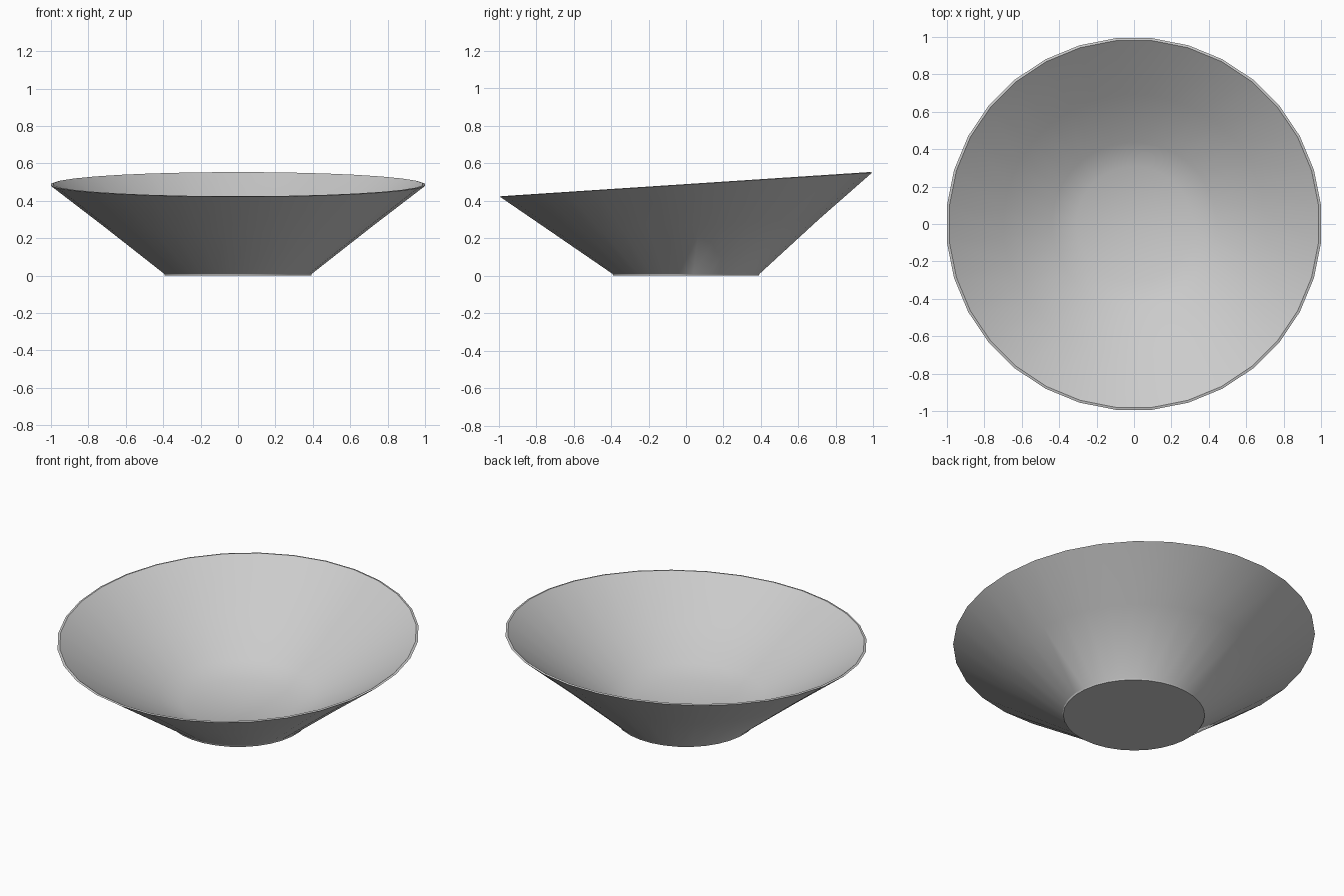
import bpy, bmesh
from math import sin, cos, pi

if "Cube" in bpy.data.objects:
    bpy.data.objects.remove(bpy.data.objects["Cube"])

SIDES = 32
# radius, height, slope of the ring towards the back
PROFILE = [
    (0.393, 0.000, 0.000),   # foot
    (0.397, 0.010, 0.000),
    (0.720, 0.266, 0.052),   # outer wall
    (1.005, 0.486, 0.065),   # rim
    (0.992, 0.489, 0.065),
    (0.700, 0.285, 0.057),   # inner wall
    (0.440, 0.135, 0.025),
    (0.310, 0.088, 0.010),   # floor
]

bm = bmesh.new()


def ring(r, z, slope):
    verts = []
    for i in range(SIDES):
        a = 2 * pi * (i + 0.5) / SIDES
        x, y = r * cos(a), r * sin(a) * 0.993
        verts.append(bm.verts.new((x, y, z + slope * y / r if r > 0.9 else z + slope * y)))
    return verts


def fan(verts, z):
    c = bm.verts.new((0, 0, z))
    for i in range(SIDES):
        bm.faces.new((c, verts[i], verts[(i + 1) % SIDES]))


# bowl wall
rings = [ring(*p) for p in PROFILE]
for a, b in zip(rings, rings[1:]):
    for i in range(SIDES):
        j = (i + 1) % SIDES
        bm.faces.new((a[i], a[j], b[j], b[i]))

# underside and inner floor
fan(rings[0], 0.0)
fan(rings[-1], 0.065)
bmesh.ops.recalc_face_normals(bm, faces=bm.faces)

mesh = bpy.data.meshes.new("bowl")
bm.to_mesh(mesh)
bm.free()
bowl = bpy.data.objects.new("bowl", mesh)
bpy.context.collection.objects.link(bowl)
bpy.context.view_layer.objects.active = bowl
bowl.select_set(True)
bpy.ops.object.shade_smooth_by_angle(angle=0.52)
